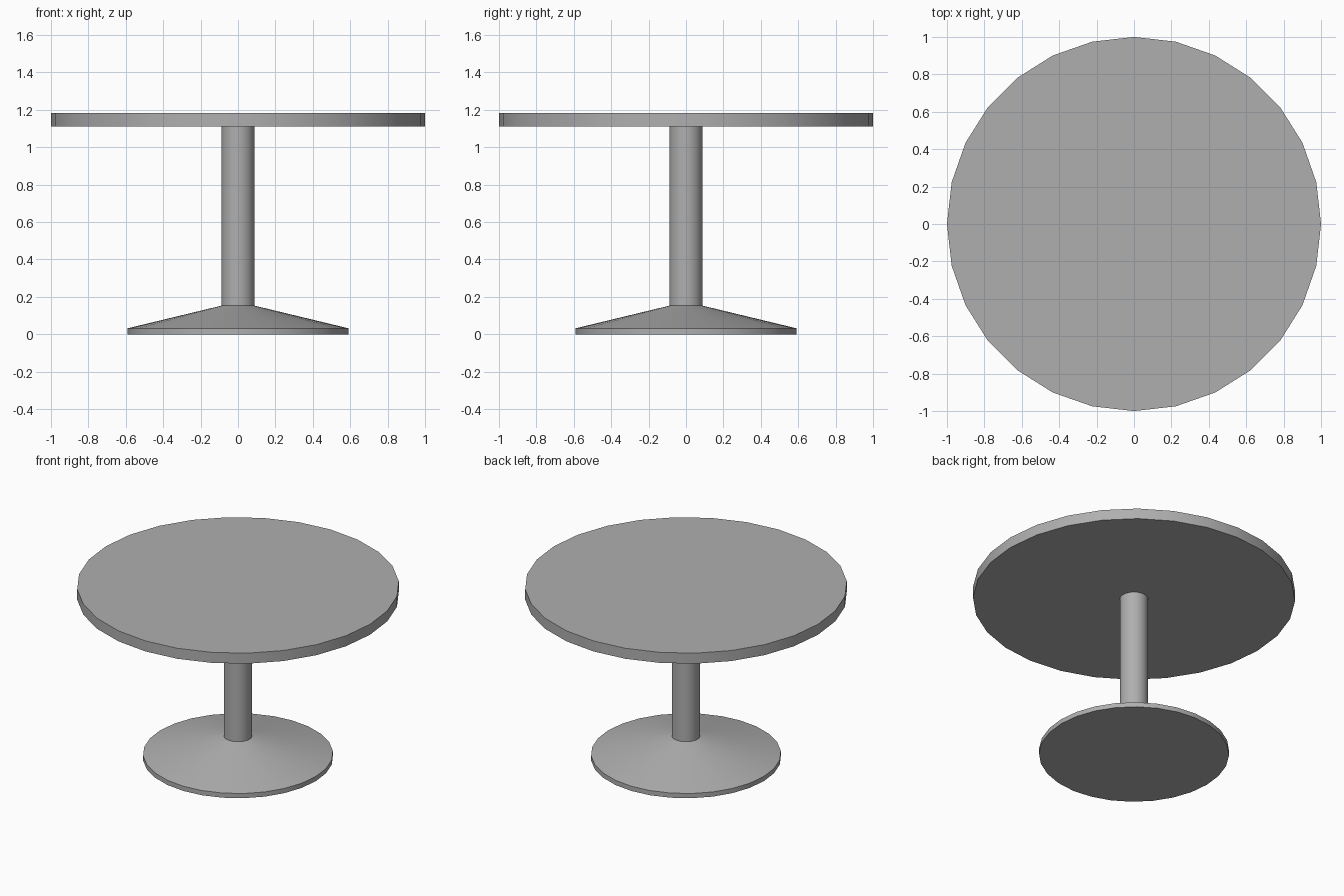
import bpy
import bmesh
from math import cos, sin, pi, radians

if "Cube" in bpy.data.objects:
    bpy.data.objects.remove(bpy.data.objects["Cube"])

SIDES = 28

# Mid-grey finish shared by all parts
grey = bpy.data.materials.new("dark_grey")
grey.diffuse_color = (0.43, 0.43, 0.43, 1.0)
grey.use_nodes = True
grey.node_tree.nodes["Principled BSDF"].inputs["Base Color"].default_value = grey.diffuse_color


def turned(name, profile, cap_bottom=False, cap_top=False):
    """Turn a (radius, z) profile, listed bottom to top, around the z axis."""
    bm = bmesh.new()
    rings = [[bm.verts.new((r * cos(2 * pi * i / SIDES), r * sin(2 * pi * i / SIDES), z))
              for i in range(SIDES)] for r, z in profile]
    for low, high in zip(rings, rings[1:]):
        for i in range(SIDES):
            j = (i + 1) % SIDES
            bm.faces.new((low[i], low[j], high[j], high[i]))
    if cap_bottom:
        bm.faces.new(rings[0][::-1])
    if cap_top:
        bm.faces.new(rings[-1])
    mesh = bpy.data.meshes.new(name)
    bm.to_mesh(mesh)
    bm.free()
    mesh.materials.append(grey)
    obj = bpy.data.objects.new(name, mesh)
    bpy.context.collection.objects.link(obj)
    bpy.ops.object.select_all(action='DESELECT')
    obj.select_set(True)
    bpy.context.view_layer.objects.active = obj
    bpy.ops.object.shade_smooth_by_angle(angle=radians(30))
    return obj


# Sloped foot with a thin vertical rim
turned("base", [(0.59, 0.0), (0.59, 0.032), (0.088, 0.153)], cap_bottom=True)

# Column from foot to tabletop
turned("column", [(0.088, 0.153), (0.088, 1.112)])

# Round tabletop
turned("tabletop", [(1.0, 1.112), (1.0, 1.184)], cap_bottom=True, cap_top=True)
